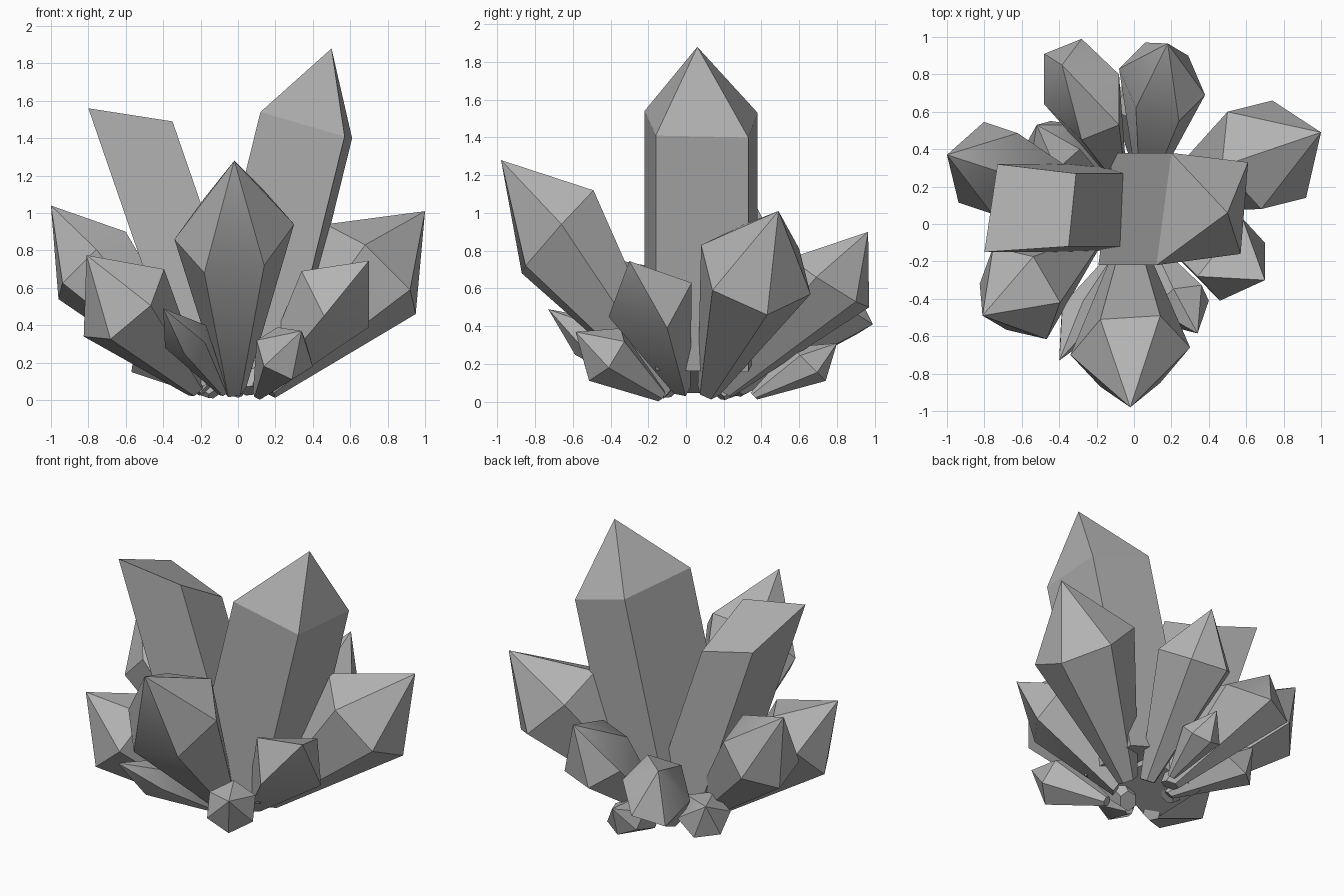
import bpy, math
from mathutils import Vector

if "Cube" in bpy.data.objects:
    bpy.data.objects.remove(bpy.data.objects["Cube"])

grey = bpy.data.materials.new("crystal_grey")
grey.diffuse_color = (0.45, 0.45, 0.45, 1)
grey.use_nodes = True
grey.node_tree.nodes["Principled BSDF"].inputs["Base Color"].default_value = grey.diffuse_color


def shell(name, foot, rim, tip=None, smooth=False):
    """Walls from foot to rim, a foot cap, a pointed or flat top."""
    n = len(rim)
    verts = list(foot) + list(rim)
    faces = [(i, (i + 1) % n, n + (i + 1) % n, n + i) for i in range(n)]
    faces.append(tuple(reversed(range(n))))
    if tip is None:
        faces.append(tuple(range(n, 2 * n)))
    else:
        verts.append(Vector(tip))
        faces += [(n + i, n + (i + 1) % n, 2 * n) for i in range(n)]
    mesh = bpy.data.meshes.new(name)
    mesh.from_pydata([tuple(v) for v in verts], [], faces)
    mesh.polygons.foreach_set("use_smooth", [smooth] * len(faces))
    mesh.update()
    if smooth:
        mesh.set_sharp_from_angle(angle=math.radians(38))
    mesh.materials.append(grey)
    bpy.context.collection.objects.link(bpy.data.objects.new(name, mesh))


def prism(name, rim, foot_centre, direction, tip=None):
    """Straight four-sided crystal, cut square across at the foot."""
    d, c = Vector(direction).normalized(), Vector(foot_centre)
    rim = [Vector(p) for p in rim]
    foot = [p + d * (c - p).dot(d) for p in rim]
    for p in foot:
        p.z = max(p.z, 0.02)
    shell(name, foot, rim, tip)


def point_crystal(name, base, centre, corner, tip, second=None, sides=6, taper=0.2):
    """Tapered crystal: narrow foot, wide shoulder ring, pointed top."""
    base, centre = Vector(base), Vector(centre)
    a = Vector(corner) - centre
    across = (centre - base).cross(a).normalized() * a.length
    b = across
    if second:  # a neighbouring corner sets the slant of the ring
        step = 2 * math.pi / sides
        b = (Vector(second) - centre - a * math.cos(step)) / math.sin(step)
        if b.dot(across) < 0:
            b = -b
    offsets = [a * math.cos(t) + b * math.sin(t)
               for t in (2 * math.pi * i / sides for i in range(sides))]
    foot = [base + o * taper for o in offsets]
    for p in foot:
        p.z = max(p.z, 0.0)
    shell(name, foot, [centre + o for o in offsets], tip, True)


# Two large straight crystals
prism("main_crystal",
      [(0.12, -0.22, 1.54), (0.57, -0.16, 1.41), (0.61, 0.33, 1.40), (0.20, 0.38, 1.53)],
      (0.05, 0.08, 0.22), (-0.246, 0, -1), tip=(0.50, 0.06, 1.88))
prism("left_tall_crystal",
      [(-0.80, -0.15, 1.56), (-0.35, -0.12, 1.49), (-0.31, 0.27, 1.27), (-0.73, 0.32, 1.39)],
      (-0.06, 0.08, 0.12), (0.345, 0, -1))

# Tapered crystals around them: base, shoulder centre, shoulder corner, tip, optional next corner
around = {
    "front_crystal": ((-0.02, -0.08, 0.06), (-0.02, -0.68, 0.90), (-0.34, -0.70, 0.86),
                      (-0.02, -0.98, 1.28), (-0.18, -0.87, 0.68)),
    "right_back_crystal": ((0.15, 0.12, 0.06), (0.71, 0.37, 0.70), (0.92, 0.14, 0.59),
                           (1.00, 0.49, 1.01), (0.95, 0.43, 0.46)),
    "left_front_crystal": ((-0.22, -0.09, 0.06), (-0.61, -0.37, 0.52), (-0.395, -0.42, 0.70), (-0.81, -0.49, 0.775)),
    "left_back_crystal": ((-0.17, 0.12, 0.06), (-0.78, 0.30, 0.72), (-0.60, 0.24, 0.90), (-1.00, 0.37, 1.04)),
    "right_front_crystal": ((0.13, -0.02, 0.06), (0.52, -0.19, 0.54), (0.70, -0.10, 0.39),
                            (0.70, -0.30, 0.745), (0.46, -0.41, 0.45), 4),
    "back_crystal": ((0.06, 0.20, 0.05), (0.15, 0.76, 0.63), (0.06, 0.97, 0.50),
                     (0.18, 0.965, 0.90), (0.29, 0.90, 0.53)),
    "back_left_crystal": ((-0.08, 0.25, 0.05), (-0.28, 0.72, 0.48), (-0.28, 0.99, 0.41),
                          (-0.385, 0.85, 0.69), (-0.08, 0.80, 0.53)),
    "small_front_right_crystal": ((0.11, -0.13, 0.03), (0.25, -0.43, 0.25), (0.40, -0.41, 0.18), (0.34, -0.585, 0.37)),
    "small_front_left_crystal": ((-0.08, -0.14, 0.04), (-0.28, -0.50, 0.34), (-0.39, -0.52, 0.28), (-0.40, -0.73, 0.49)),
    "small_left_back_crystal": ((-0.13, 0.18, 0.03), (-0.43, 0.42, 0.24), (-0.57, 0.44, 0.15), (-0.52, 0.53, 0.36)),
    "small_back_crystal": ((0.0, 0.36, 0.03), (0.0, 0.65, 0.20), (0.0, 0.74, 0.11), (0.0, 0.80, 0.31)),
}
for name, points in around.items():
    point_crystal(name, *points)
